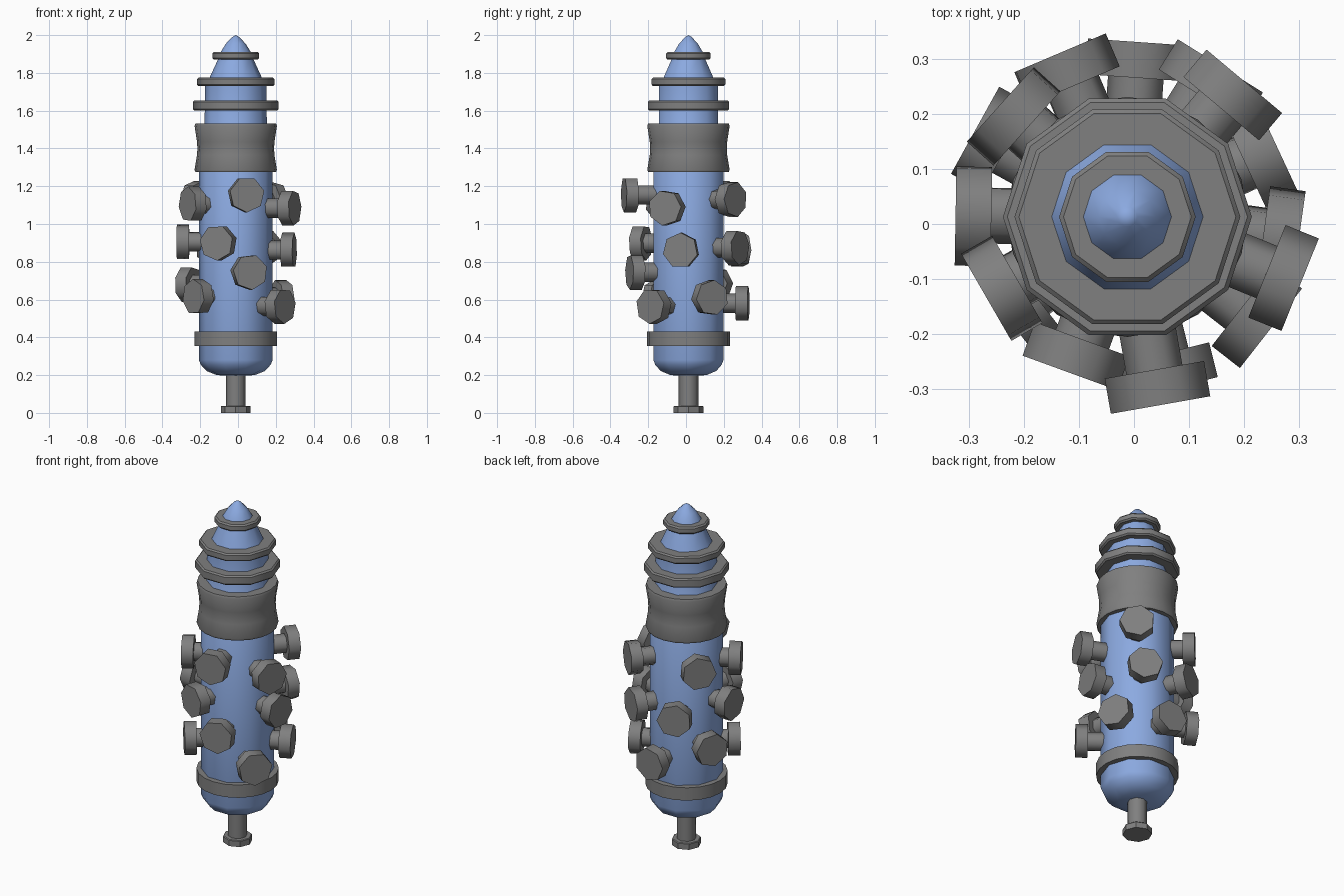
import bpy, bmesh
from math import cos, sin, pi, radians
from mathutils import Matrix

if "Cube" in bpy.data.objects:
    bpy.data.objects.remove(bpy.data.objects["Cube"])

CX, CY = -0.012, 0.013
blue = bpy.data.materials.new("blue_paint")
blue.diffuse_color = (0.26, 0.40, 0.75, 1)
blue.use_nodes = True
blue.node_tree.nodes["Principled BSDF"].inputs["Base Color"].default_value = blue.diffuse_color
grey = bpy.data.materials.new("dark_grey")
grey.diffuse_color = (0.215, 0.215, 0.215, 1)
grey.use_nodes = True
grey.node_tree.nodes["Principled BSDF"].inputs["Base Color"].default_value = grey.diffuse_color


def lathe(name, profile, sides=10, closed=False, smooth=40, mat=grey, matrix=None, turn=0.0):
    """Spin (radius, height) points around z; closed profiles become rings."""
    bm = bmesh.new()
    rows = []
    for r, z in profile:
        if r == 0:
            rows.append([bm.verts.new((0, 0, z))] * sides)
        else:
            rows.append([bm.verts.new((r * cos(turn + 2 * pi * i / sides),
                                       r * sin(turn + 2 * pi * i / sides), z))
                         for i in range(sides)])
    pairs = list(zip(rows, rows[1:]))
    if closed:
        pairs.append((rows[-1], rows[0]))
    for a, b in pairs:
        for i in range(sides):
            j = (i + 1) % sides
            bm.faces.new(list(dict.fromkeys((a[i], a[j], b[j], b[i]))))
    bmesh.ops.recalc_face_normals(bm, faces=bm.faces)
    me = bpy.data.meshes.new(name)
    bm.to_mesh(me)
    bm.free()
    ob = bpy.data.objects.new(name, me)
    bpy.context.collection.objects.link(ob)
    ob.matrix_world = Matrix.Translation((CX, CY, 0)) @ (matrix or Matrix())
    me.materials.append(mat)
    bpy.ops.object.select_all(action='DESELECT')
    ob.select_set(True)
    bpy.context.view_layer.objects.active = ob
    bpy.ops.object.shade_smooth_by_angle(angle=radians(smooth))
    return ob


def ring(name, inner, outer, z0, z1, c=0.008):
    """Chamfered ring around the body."""
    lathe(name, [(inner, z0), (outer - c, z0), (outer, z0 + c),
                 (outer, z1 - c), (outer - c, z1), (inner, z1)], closed=True)


# Blue body with stepped neck, cone and pointed tip
lathe("body", [(0, 0.195), (0.10, 0.2), (0.155, 0.222), (0.185, 0.255), (0.195, 0.28),
               (0.195, 1.40), (0.165, 1.45), (0.163, 1.74), (0.142, 1.76), (0.136, 1.78),
               (0.09, 1.88), (0.08, 1.91), (0.052, 1.955), (0.018, 1.99), (0, 2.0)], mat=blue)

# Grey bands
lathe("lower_band", [(0.18, 0.355), (0.219, 0.355), (0.219, 0.43), (0.18, 0.43)],
      sides=20, closed=True)
ring("neck_ring", 0.155, 0.226, 1.60, 1.655)
ring("shoulder_ring", 0.13, 0.205, 1.73, 1.775)
ring("tip_ring", 0.078, 0.124, 1.87, 1.91)

# Waisted collar
lathe("collar", [(0.18, 1.275), (0.213, 1.275), (0.218, 1.287), (0.205, 1.365), (0.203, 1.40),
                 (0.205, 1.435), (0.218, 1.52), (0.213, 1.532), (0.155, 1.532)],
      sides=20, closed=True)

# Bottom stem and foot
lathe("bottom_stem", [(0.052, 0.03), (0.052, 0.21)], sides=8, smooth=55)
lathe("foot", [(0, 0), (0.079, 0), (0.079, 0.033), (0.075, 0.037), (0, 0.037)], sides=8, smooth=40)

# Knobs: direction in degrees, outer radius, height
knobs = [(-80, 0.347, 1.155), (-150, 0.295, 1.105), (-22, 0.337, 1.085),
         (50, 0.325, 1.13), (138, 0.308, 1.135),
         (-110, 0.302, 0.90), (-8, 0.314, 0.86), (58, 0.322, 0.875),
         (113, 0.322, 0.865), (179, 0.312, 0.905),
         (-76, 0.322, 0.745), (-142, 0.285, 0.615), (-38, 0.33, 0.565),
         (25, 0.30, 0.61), (86, 0.318, 0.58), (151, 0.318, 0.68)]
for n, (deg, r, z) in enumerate(knobs):
    m = (Matrix.Translation((0, 0, z)) @ Matrix.Rotation(radians(deg), 4, 'Z')
         @ Matrix.Rotation(pi / 2, 4, 'Y'))
    h = r - 0.065
    lathe(f"knob_{n + 1}", [(0.053, 0.165), (0.053, h), (0.094, h), (0.094, r), (0, r)],
          sides=7, smooth=55, matrix=m, turn=n * 0.37)
